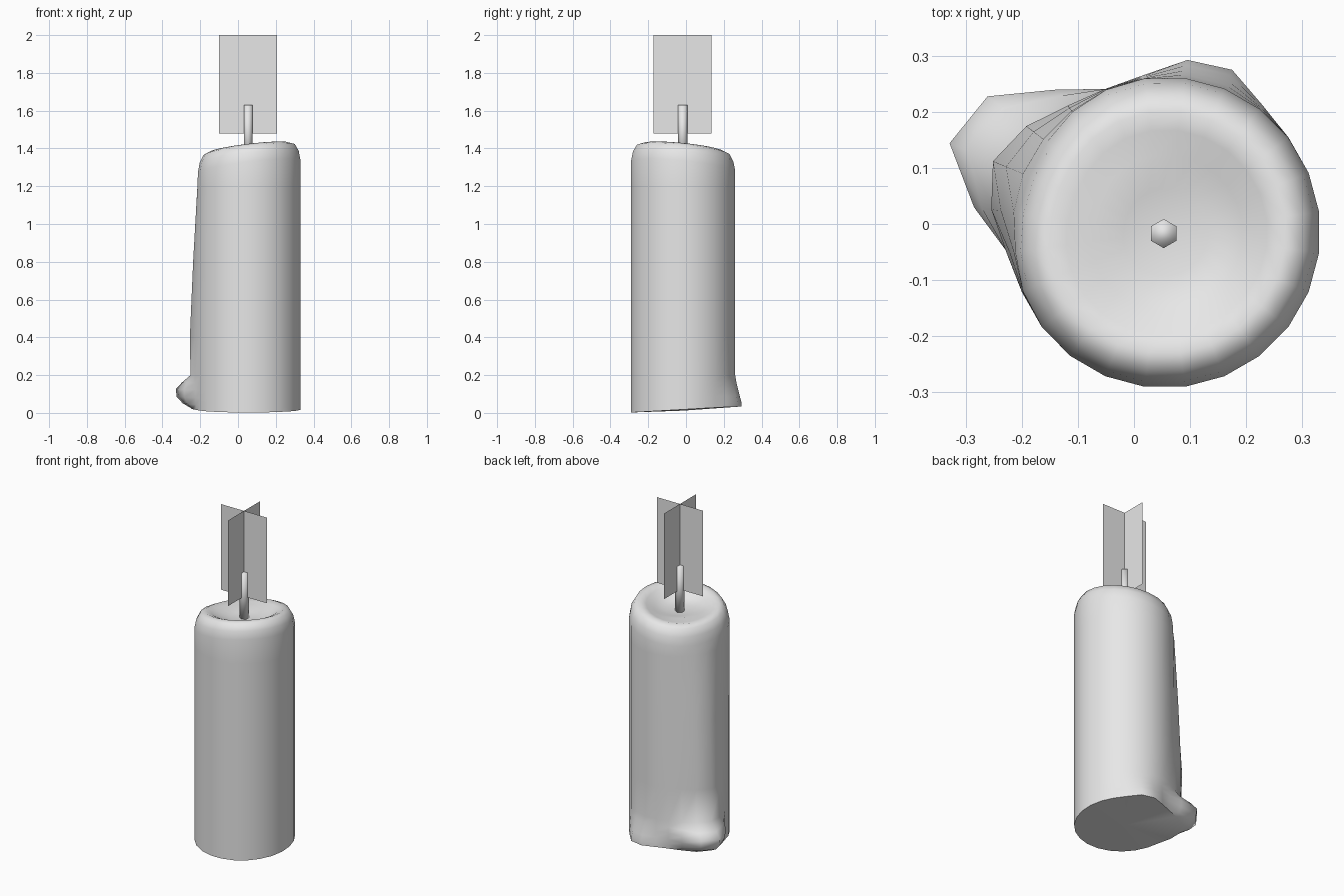
import bpy, bmesh, math

if "Cube" in bpy.data.objects:
    bpy.data.objects.remove(bpy.data.objects["Cube"], do_unlink=True)

CX, CY = 0.055, -0.015      # axis of the candle
SIDES = 24


def material(name, value):
    m = bpy.data.materials.new(name)
    m.use_nodes = True
    m.diffuse_color = (value, value, value, 1)
    m.node_tree.nodes["Principled BSDF"].inputs["Base Color"].default_value = m.diffuse_color
    return m


grey = material("pale grey wax", 0.8)


def finish(bm, name, smooth_angle=None):
    me = bpy.data.meshes.new(name)
    bm.to_mesh(me)
    bm.free()
    me.materials.append(grey)
    ob = bpy.data.objects.new(name, me)
    bpy.context.collection.objects.link(ob)
    if smooth_angle:
        bpy.ops.object.select_all(action="DESELECT")
        ob.select_set(True)
        bpy.context.view_layer.objects.active = ob
        bpy.ops.object.shade_smooth_by_angle(angle=math.radians(smooth_angle))
    return ob


def bump(deg, centre, width, power=2):
    d = (deg - centre + 180) % 360 - 180
    return math.exp(-abs(d / width) ** power)


# Wall rings: height, run of wax, wax pool, small foot at the back
WALL = [(0.00, 0.04, 0.025, 0.042), (0.03, 0.05, 0.065, 0.042), (0.07, 0.06, 0.09, 0.03),
        (0.115, 0.06, 0.095, 0.018), (0.155, 0.06, 0.06, 0.008), (0.20, 0.065, 0.0, 0.0),
        (0.40, 0.07, 0, 0), (0.80, 0.045, 0, 0), (1.20, 0.012, 0, 0)]
# Rim and melted hollow: radius factor, height relative to the tilted rim
RIM = [(1.0, -0.10), (0.965, -0.05), (0.89, -0.012), (0.78, 0.0), (0.66, -0.012)]
HOLLOW = [(0.5, 1.37), (0.28, 1.355)]


def wax_body():
    bm = bmesh.new()
    rings = []

    def ring(shape):
        row = []
        for i in range(SIDES):
            deg = 360 * i / SIDES + 7.5
            r, z = shape(deg)
            a = math.radians(deg)
            row.append(bm.verts.new((CX + r * math.cos(a), CY + r * math.sin(a), z)))
        rings.append(row)

    def base(deg):
        return 0.278 - 0.016 * bump(deg, 160, 35)

    def tilt(deg, f):
        a = math.radians(deg)
        return 1.403 + f * 0.278 * (0.12 * math.cos(a) - 0.10 * math.sin(a))

    for h, run, pool, foot in WALL:
        def wall(deg):
            r = base(deg) + run * bump(deg, 158, 24) + pool * bump(deg, 150, 23, 4) \
                + foot * bump(deg, 74, 17)
            lift = 0.002 + 0.016 * (1 + math.sin(math.radians(deg)))
            return r, h + lift * max(0, 1 - h / 0.2)
        ring(wall)
    for f, dz in RIM:
        ring(lambda deg: (f * base(deg), tilt(deg, f) + dz))
    for f, z in HOLLOW:
        ring(lambda deg: (f * base(deg), z))

    for lo, hi in zip(rings, rings[1:]):
        for i in range(SIDES):
            j = (i + 1) % SIDES
            bm.faces.new((lo[i], lo[j], hi[j], hi[i]))
    # Close the underside and the hollow with fans
    for row, z, flip in ((rings[0], 0.012, True), (rings[-1], 1.35, False)):
        mid = bm.verts.new((CX, CY, z))
        for i in range(SIDES):
            j = (i + 1) % SIDES
            bm.faces.new((row[j], row[i], mid) if flip else (row[i], row[j], mid))
    return finish(bm, "wax_body", 55)


def wick():
    bm = bmesh.new()
    bmesh.ops.create_cone(bm, cap_ends=True, segments=6, radius1=0.026, radius2=0.026, depth=0.29)
    # Points of the hexagon face front and back
    if max(v.co.x for v in bm.verts) > 0.025:
        for v in bm.verts:
            v.co.x, v.co.y = -v.co.y, v.co.x
    bmesh.ops.translate(bm, vec=(0.053, -0.017, 1.485), verts=bm.verts)
    finish(bm, "wick", 120)


def flame_plane(name, dx, dy):
    bm = bmesh.new()
    x, y, w = 0.053, -0.018, 0.153
    corners = [(-1, 1.48), (1, 1.48), (1, 2.0), (-1, 2.0)]
    bm.faces.new([bm.verts.new((x + s * w * dx, y + s * w * dy, z)) for s, z in corners])
    finish(bm, name)


wax_body()
wick()
flame_plane("flame_plane_across", 1, 0)
flame_plane("flame_plane_lengthwise", 0, 1)
